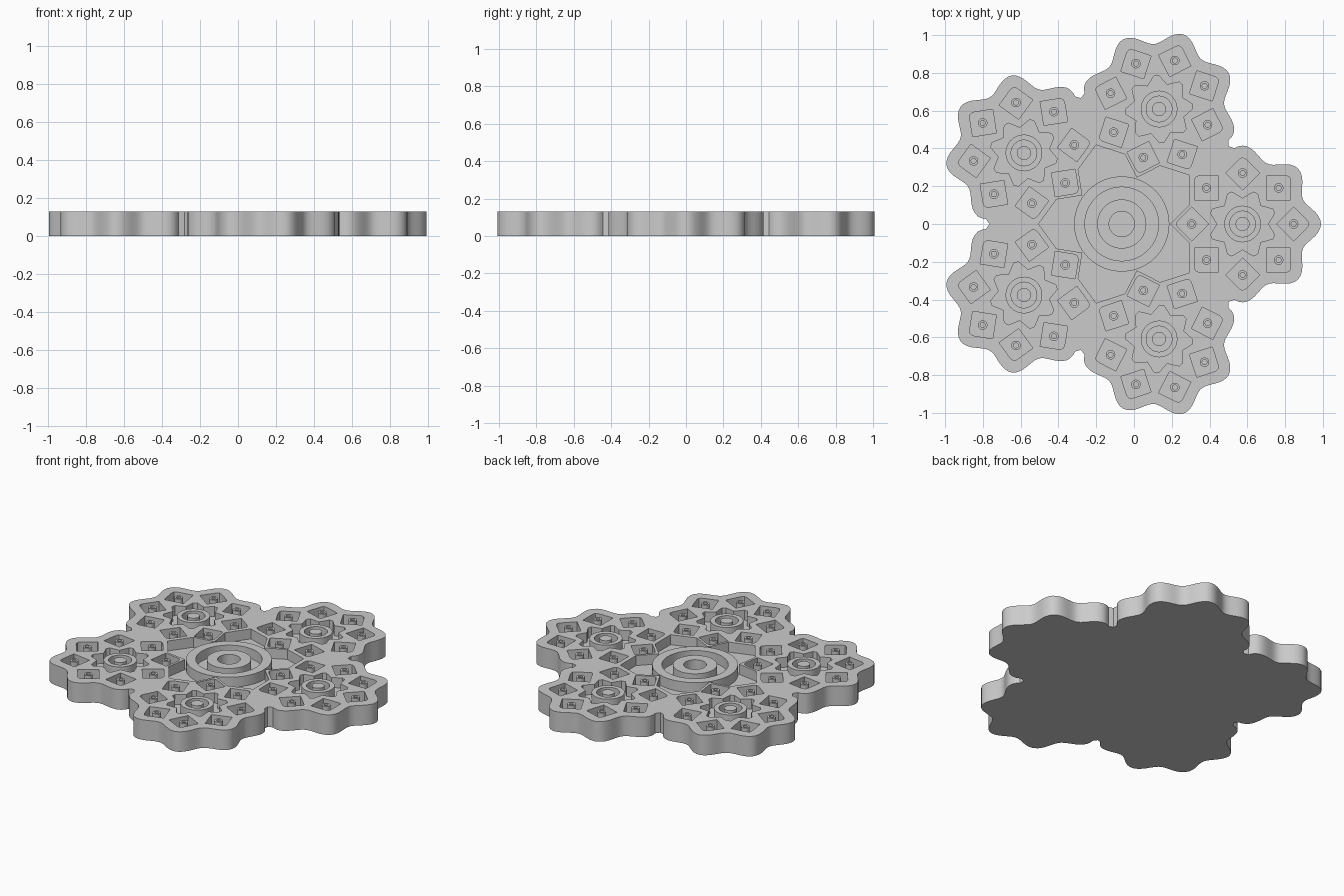
import bpy
from math import sin, cos, pi, radians, hypot, atan2

if "Cube" in bpy.data.objects:
    bpy.data.objects.remove(bpy.data.objects["Cube"], do_unlink=True)

CENTRE_X = -0.065
FLOOR, TOP = 0.065, 0.13
LOBE_R, CELL_R = 0.64, 0.27

grey = bpy.data.materials.new("plain_grey")
grey.use_nodes = True
grey.diffuse_color = (0.6, 0.6, 0.6, 1)
grey.node_tree.nodes["Principled BSDF"].inputs["Base Color"].default_value = (0.6, 0.6, 0.6, 1)


def polar(r, a):
    return (r * cos(a), r * sin(a))


def moved(loop, r, a, spin):
    """Spin a loop about its origin, then place it at polar position (r, a)."""
    ox, oy = polar(r, a)
    return [(ox + x * cos(spin) - y * sin(spin), oy + x * sin(spin) + y * cos(spin))
            for x, y in loop]


def circle(r, n=48):
    return [polar(r, 2 * pi * i / n) for i in range(n)]


def prism(name, loops, z0, z1):
    """Extrude flat outlines; nested loops become holes."""
    curve = bpy.data.curves.new(name, "CURVE")
    curve.dimensions = "2D"
    curve.fill_mode = "BOTH"
    curve.extrude = (z1 - z0) / 2
    for loop in loops:
        spline = curve.splines.new("POLY")
        spline.points.add(len(loop) - 1)
        for point, (x, y) in zip(spline.points, loop):
            point.co = (x + CENTRE_X, y, 0, 1)
        spline.use_cyclic_u = True
    helper = bpy.data.objects.new(name + "_outline", curve)
    bpy.context.collection.objects.link(helper)
    bpy.context.view_layer.update()
    deps = bpy.context.evaluated_depsgraph_get()
    mesh = bpy.data.meshes.new_from_object(helper.evaluated_get(deps))
    bpy.data.objects.remove(helper, do_unlink=True)
    mesh.name = name
    for v in mesh.vertices:
        v.co.z += (z0 + z1) / 2
    mesh.materials.clear()
    mesh.materials.append(grey)
    obj = bpy.data.objects.new(name, mesh)
    bpy.context.collection.objects.link(obj)
    bpy.ops.object.select_all(action="DESELECT")
    obj.select_set(True)
    bpy.context.view_layer.objects.active = obj
    # weld cap and wall vertices so shading follows the real angles
    bpy.ops.object.mode_set(mode="EDIT")
    bpy.ops.mesh.select_all(action="SELECT")
    bpy.ops.mesh.remove_doubles(threshold=0.0001)
    bpy.ops.mesh.normals_make_consistent(inside=False)
    bpy.ops.object.mode_set(mode="OBJECT")
    bpy.ops.object.shade_smooth_by_angle(angle=radians(30))
    return obj


lobe_angles = [2 * pi * k / 5 for k in range(5)]
cell_angles = [2 * pi * k / 8 for k in range(8)]

# Scalloped edge of one lobe, kept until it meets its neighbour
half = []
for step in range(0, 130, 3):
    t = radians(step)
    r = 0.38 + 0.035 * cos(8 * t)
    x, y = LOBE_R + r * cos(t), r * sin(t)
    if hypot(x, y) < 0.71 or atan2(y, x) > pi / 5:
        break
    half.append((x, y))
arc = [(x, -y) for x, y in reversed(half[1:])] + half + [polar(0.70, pi / 5)]
outline = [p for a in lobe_angles for p in moved(arc, 0, 0, a)]

# Pocket shapes
D = 0.09
cell = [(-D, 0), (0, -D), (0.065, -0.025), (0.076, -0.012), (0.08, 0),
        (0.076, 0.012), (0.065, 0.025), (0, D)]
star = [p for a in cell_angles for p in
        (polar(0.135, a), polar(0.178, a + pi / 8 - 0.07), polar(0.178, a + pi / 8 + 0.07))]
APOTHEM, TIP = 0.356, 0.258
notch = APOTHEM - TIP
side = [(APOTHEM, -notch), (TIP, 0), (APOTHEM, notch), polar(APOTHEM / cos(pi / 5), pi / 5)]
pentagon = [p for a in lobe_angles for p in moved(side, 0, 0, a)]


def in_lobes(loop):
    return [moved(loop, LOBE_R, a, a) for a in lobe_angles]


def in_cells(loop):
    out = []
    for b in cell_angles:
        out += in_lobes(moved(loop, CELL_R, b, b))
    return out


# Solid base, and the plate above it with all pockets open
prism("base", [outline], 0, FLOOR)
prism("pocket_plate", [outline, pentagon] + in_lobes(star) + in_cells(cell), FLOOR, TOP)

# Rings and posts standing in the pockets
prism("centre_outer_ring", [circle(0.252, 80), circle(0.195, 80)], FLOOR, TOP)
prism("centre_inner_ring", [circle(0.13, 64), circle(0.067)], FLOOR, TOP)
prism("lobe_rings", in_lobes(circle(0.097)) + in_lobes(circle(0.068)), FLOOR, TOP)
prism("lobe_posts", in_lobes(circle(0.037, 32)), FLOOR, TOP)
prism("cell_tubes", in_cells(circle(0.025, 20)) + in_cells(circle(0.013, 20)), FLOOR, TOP)
